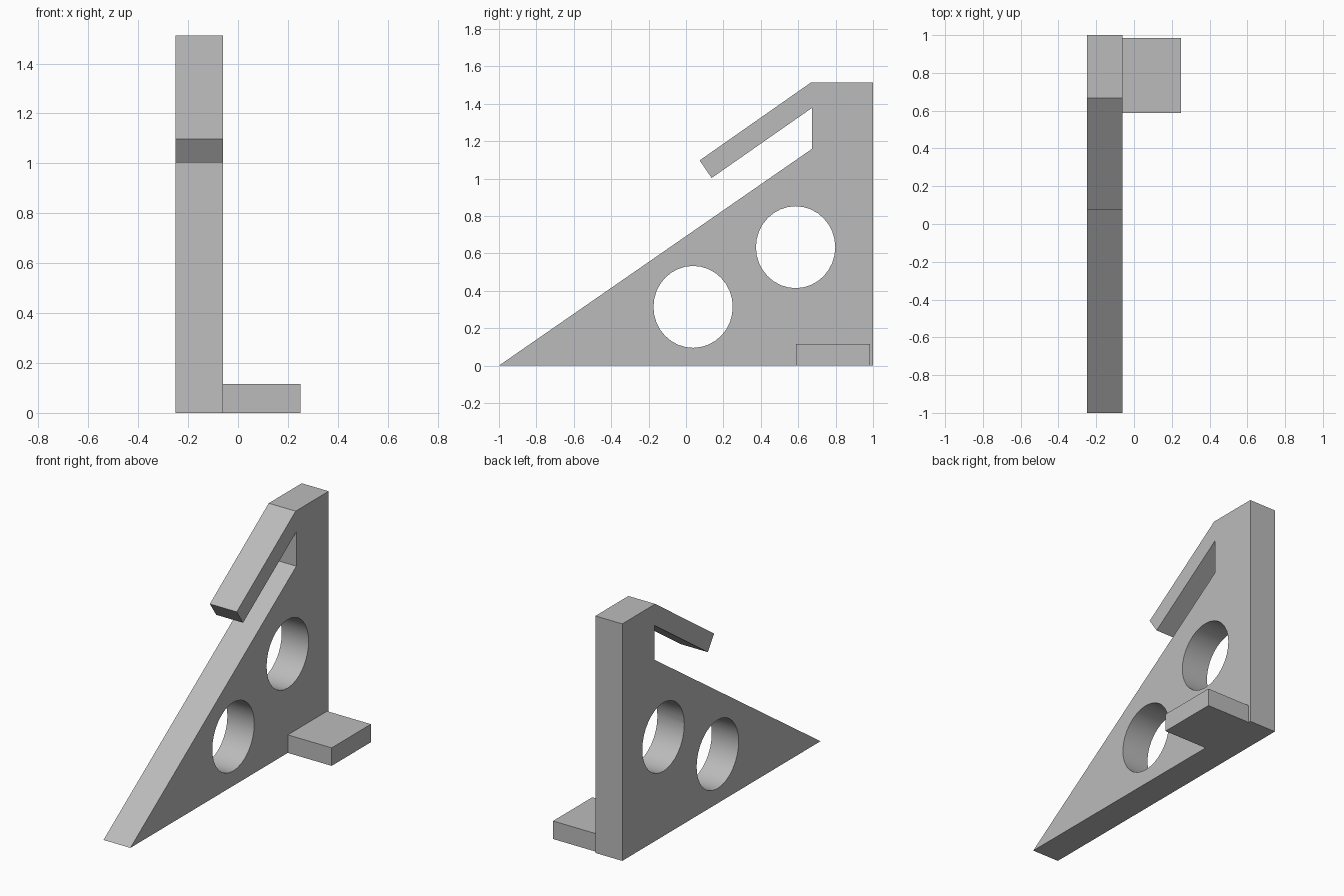
import bpy
import bmesh
from math import radians
from mathutils import Matrix

cube = bpy.data.objects.get("Cube")
if cube:
    bpy.data.objects.remove(cube, do_unlink=True)

# Single plain grey
GREY = (0.5, 0.5, 0.5, 1)
grey = bpy.data.materials.new("plain grey")
grey.use_nodes = True
grey.diffuse_color = GREY
grey.node_tree.nodes["Principled BSDF"].inputs["Base Color"].default_value = GREY

X_OUT, X_IN, X_FOOT = -0.25, -0.06, 0.25


def add_object(name, bm):
    bmesh.ops.recalc_face_normals(bm, faces=bm.faces)
    mesh = bpy.data.meshes.new(name)
    bm.to_mesh(mesh)
    bm.free()
    mesh.materials.append(grey)
    obj = bpy.data.objects.new(name, mesh)
    bpy.context.collection.objects.link(obj)
    return obj


def extruded(name, profile, x0, x1):
    """Extrude a (y, z) outline from x0 to x1."""
    bm = bmesh.new()
    face = bm.faces.new([bm.verts.new((x0, y, z)) for y, z in profile])
    new = bmesh.ops.extrude_face_region(bm, geom=[face])["geom"]
    verts = [v for v in new if isinstance(v, bmesh.types.BMVert)]
    bmesh.ops.translate(bm, verts=verts, vec=(x1 - x0, 0, 0))
    return add_object(name, bm)


def hole_cutter(name, y, z):
    bm = bmesh.new()
    bmesh.ops.create_cone(bm, cap_ends=True, segments=32, radius1=1, radius2=1, depth=1)
    bm.transform(Matrix.Translation((-0.155, y, z))
                 @ Matrix.Diagonal((0.5, 0.212, 0.219, 1))
                 @ Matrix.Rotation(radians(90), 4, "Y"))
    obj = add_object(name, bm)
    obj.hide_render = True
    return obj


# Triangular plate with a sloping arm above an open slot
plate = extruded("triangular_plate", [
    (-1, 0), (1, 0), (1, 1.513), (0.667, 1.513),
    (0.073, 1.097), (0.137, 1.003),
    (0.674, 1.378), (0.674, 1.159)], X_OUT, X_IN)

# Two round holes through the plate
bpy.context.view_layer.objects.active = plate
plate.select_set(True)
for i, (y, z) in enumerate([(0.038, 0.314), (0.586, 0.633)]):
    cutter = hole_cutter(f"hole_cutter_{i + 1}", y, z)
    mod = plate.modifiers.new("hole", "BOOLEAN")
    mod.operation = "DIFFERENCE"
    mod.solver = "EXACT"
    mod.object = cutter
    bpy.ops.object.modifier_apply(modifier=mod.name)
    bpy.data.objects.remove(cutter, do_unlink=True)
bpy.ops.object.shade_smooth_by_angle(angle=radians(30))

# Side foot at the back
extruded("side_foot", [(0.588, 0), (0.984, 0), (0.984, 0.115), (0.588, 0.115)],
         X_IN, X_FOOT)
